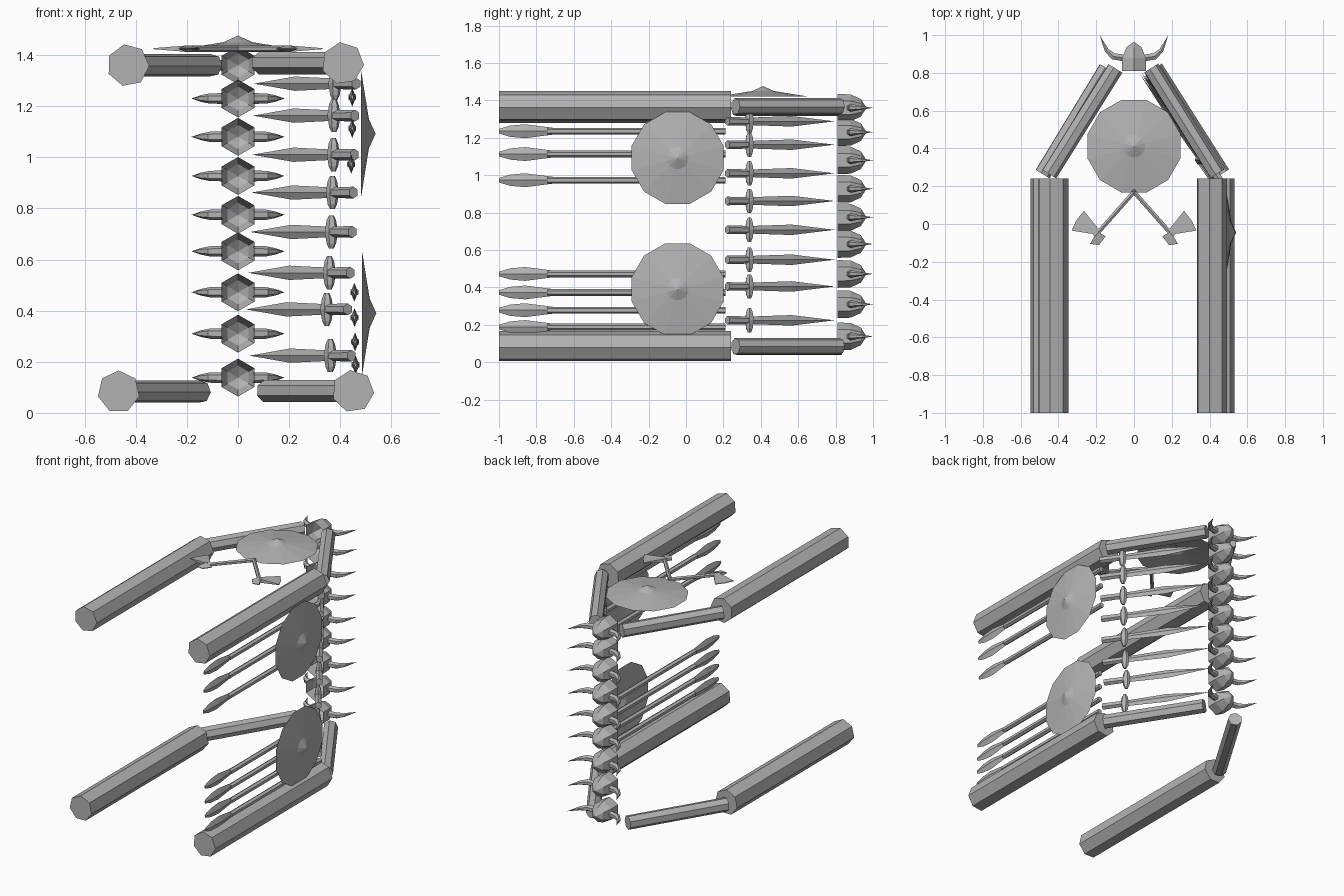
import bpy, bmesh, math
from mathutils import Vector

if "Cube" in bpy.data.objects:
    bpy.data.objects.remove(bpy.data.objects["Cube"])

grey = bpy.data.materials.new("plain grey")
grey.diffuse_color = (0.45, 0.45, 0.45, 1)
grey.use_nodes = True
grey.node_tree.nodes["Principled BSDF"].inputs["Base Color"].default_value = grey.diffuse_color


def finish(name, bm):
    bmesh.ops.recalc_face_normals(bm, faces=bm.faces)
    me = bpy.data.meshes.new(name)
    bm.to_mesh(me)
    bm.free()
    me.materials.append(grey)
    ob = bpy.data.objects.new(name, me)
    bpy.context.collection.objects.link(ob)
    return ob


def sweep(name, pts, radii, sides, roll=90, up=(0, 0, 1), flat=1, caps=(True, True)):
    """Faceted tube through pts; radius 0 makes a point; flat squashes it sideways."""
    bm = bmesh.new()
    pts = [Vector(p) for p in pts]
    up = Vector(up)
    rings = []
    for i, (p, r) in enumerate(zip(pts, radii)):
        t = (pts[min(i + 1, len(pts) - 1)] - pts[max(i - 1, 0)]).normalized()
        u = t.cross(up).normalized()
        if r == 0:
            rings.append([bm.verts.new(p)])
            continue
        angs = [math.radians(roll) + math.tau * k / sides for k in range(sides)]
        rings.append([bm.verts.new(p + u * math.cos(a) * r * flat + up * math.sin(a) * r) for a in angs])
    for a, b in zip(rings, rings[1:]):
        for k in range(sides):
            n = (k + 1) % sides
            quad = [a[k % len(a)], a[n % len(a)], b[n % len(b)], b[k % len(b)]]
            bm.faces.new(list(dict.fromkeys(quad)))
    for ring, cap in ((rings[0], caps[0]), (rings[-1], caps[1])):
        if cap and len(ring) > 2:
            bm.faces.new(ring)
    return finish(name, bm)


def along(start, direction, dists):
    s, d = Vector(start), Vector(direction).normalized()
    return [s + d * t for t in dists]


# Long beams and the angled beams behind them
beams = [  # x, z, roll, inner x of angled beam, outer x
    ("upper_left", -0.43, 1.36, 101, -0.10, -0.45),
    ("upper_right", 0.41, 1.368, 98, 0.09, 0.44),
    ("lower_left", -0.467, 0.083, 90, -0.145, -0.485),
    ("lower_right", 0.45, 0.085, 98, 0.11, 0.465),
]
for tag, x, z, roll, xi, xo in beams:
    sweep(tag + "_long_beam", [(x, -1, z), (x, 0.24, z)], [0.083] * 2, 7, roll)
    sweep(tag + "_angled_beam", [(xo, 0.265, z), (xi, 0.825, z)], [0.045] * 2, 7, 100)

# Column of horned helmets
for z in (1.36, 1.23, 1.08, 0.927, 0.775, 0.632, 0.472, 0.31, 0.138):
    sweep("helmet", [(0, y, z) for y in (0.81, 0.88, 0.935, 0.965)],
          [0.074, 0.072, 0.047, 0], 6, 90, caps=(False, False))
    for s in (-1, 1):
        sweep("helmet_horn", [(s * 0.06, 0.88, z), (s * 0.11, 0.888, z),
                              (s * 0.145, 0.92, z), (s * 0.182, 1.0, z)],
              [0.021, 0.02, 0.013, 0], 6, 90)

# Swords on the right, lying parallel to the angled beam
swords = [(1.288, 0.472), (1.163, 0.468), (1.01, 0.466), (0.862, 0.462),
          (0.708, 0.458), (0.548, 0.45), (0.405, 0.44), (0.224, 0.454)]
for z, x in swords:
    start, d = (x - 0.01, 0.22, z), (-0.57, 0.82, 0)
    sweep("sword_handle", along(start, d, (0, 0.15)), [0.023, 0.021], 6)
    sweep("sword_blade", along(start, d, (0.14, 0.42, 0.70)), [0.02, 0.028, 0], 4, flat=0.4)
    c = along(start, d, [0.145])[0]
    sweep("sword_guard", along(c, (0, 0, 1), (-0.065, -0.045, 0, 0.045, 0.065)),
          [0.01, 0.02, 0.028, 0.02, 0.01], 6, up=Vector(d).normalized(), flat=0.9)

# Spears pointing forward on the right
spears = [(1.235, 0.447), (1.113, 0.447), (0.973, 0.443),
          (0.472, 0.455), (0.373, 0.456), (0.278, 0.458), (0.188, 0.46)]
for z, x in spears:
    sweep("spear_shaft", [(x, -0.74, z), (x, 0.21, z)], [0.018] * 2, 6)
    sweep("spear_head", [(x, y, z) for y in (-1, -0.94, -0.86, -0.71)],
          [0.012, 0.03, 0.037, 0.018], 4, flat=0.4)


# Round shields with a pointed boss
def shield(name, rim, axis, up):
    sweep(name, along(rim, axis, (0, 0.03, 0.056)), [0.254, 0.06, 0], 12, 15, up, caps=(False, False))


shield("upper_side_shield", (0.482, -0.045, 1.092), (1, 0, 0), (0, 0, 1))
shield("lower_side_shield", (0.485, -0.045, 0.39), (1, 0, 0), (0, 0, 1))
shield("top_shield", (0, 0.412, 1.42), (0, 0, 1), (0, 1, 0))


# Two axes lying flat under the top shield
def axe_blade(name, root, outer, z, s):
    """Wedge that is thick at the root and thin along the curved edge."""
    bm = bmesh.new()
    rows = []
    for sign in (-1, 1):
        row = [bm.verts.new((s * x, y, z + sign * 0.012)) for x, y in root]
        row += [bm.verts.new((s * x, y, z + sign * 0.002)) for x, y in outer]
        bm.faces.new(row)
        rows.append(row)
    n = len(rows[0])
    for k in range(n):
        bm.faces.new([rows[0][k], rows[0][(k + 1) % n], rows[1][(k + 1) % n], rows[1][k]])
    finish(name, bm)


za = 1.425
for s in (-1, 1):
    sweep("axe_handle", [(s * -0.005, 0.175, za), (s * 0.208, -0.065, za)], [0.013] * 2, 6)
    axe_blade("axe_main_blade", [(0.205, -0.055), (0.185, -0.03)],
              [(0.265, 0.07), (0.305, 0.02), (0.33, -0.035)], za, s)
    axe_blade("axe_back_blade", [(0.185, -0.045), (0.208, -0.062)],
              [(0.232, -0.105), (0.185, -0.112), (0.15, -0.065)], za, s)
